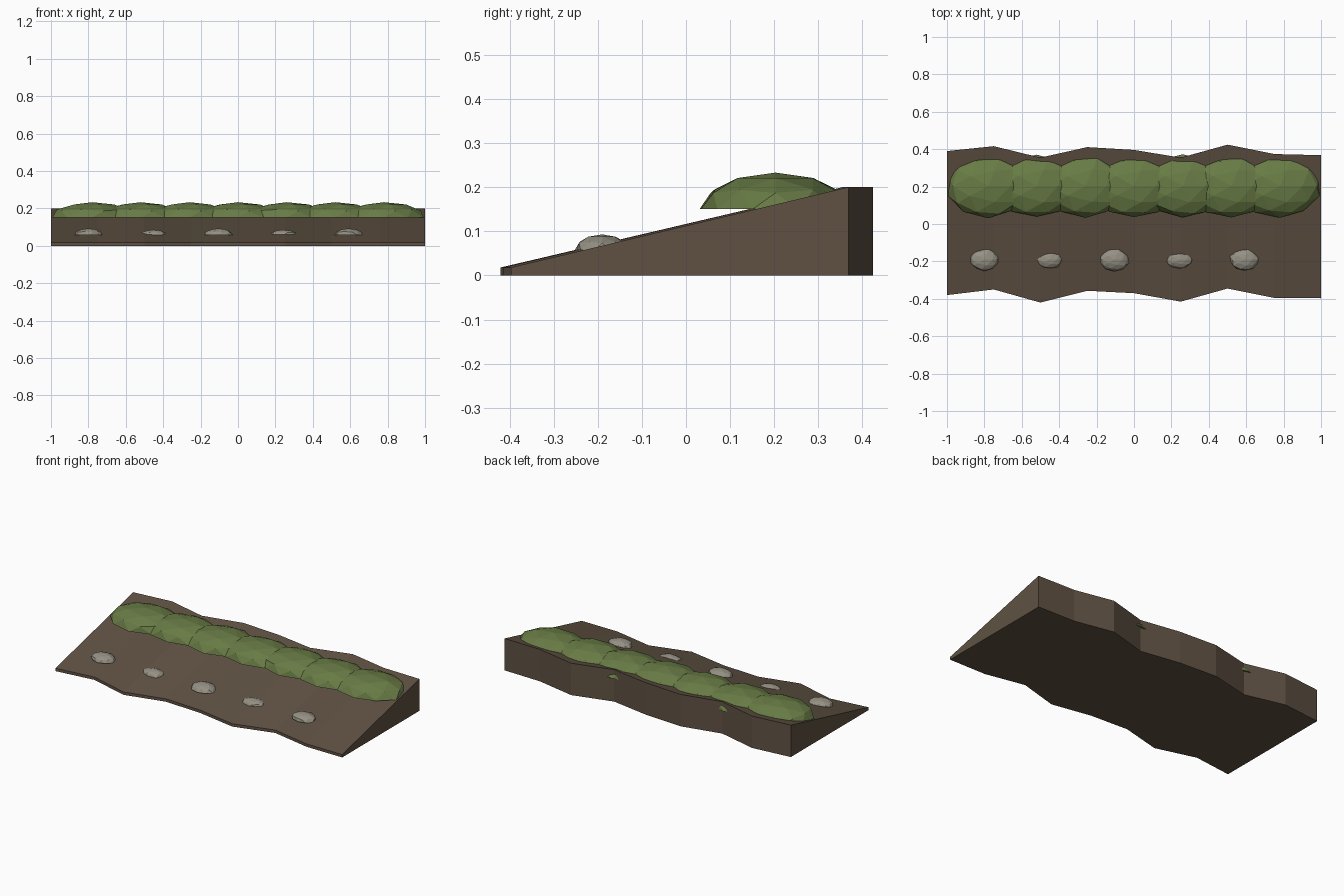
import bpy, bmesh, random
from mathutils import Vector

if "Cube" in bpy.data.objects:
    bpy.data.objects.remove(bpy.data.objects["Cube"])

random.seed(4)


def material(name, rgb):
    m = bpy.data.materials.new(name)
    m.diffuse_color = (*rgb, 1)
    m.use_nodes = True
    m.node_tree.nodes["Principled BSDF"].inputs["Base Color"].default_value = m.diffuse_color
    return m


SOIL = material("soil", (0.115, 0.083, 0.056))
GRASS = material("grass", (0.14, 0.2, 0.06))
STONE = material("stone", (0.3, 0.28, 0.23))


def finish(bm, name, mat):
    bmesh.ops.recalc_face_normals(bm, faces=bm.faces)
    me = bpy.data.meshes.new(name)
    bm.to_mesh(me)
    bm.free()
    me.materials.append(mat)
    ob = bpy.data.objects.new(name, me)
    bpy.context.collection.objects.link(ob)
    return ob


def dome(name, center, size, mat, jitter):
    """Faceted half-ellipsoid with a flat base."""
    bm = bmesh.new()
    bmesh.ops.create_icosphere(bm, subdivisions=2, radius=1)
    for v in bm.verts:
        k = 1 + random.uniform(-jitter, jitter)
        z = max(v.co.z, 0)
        v.co = Vector((v.co.x * k * size[0], v.co.y * k * size[1], z * size[2])) + Vector(center)
    # merge the flattened underside into one clean base
    base = [f for f in bm.faces if all(abs(v.co.z - center[2]) < 1e-5 for v in f.verts)]
    bmesh.ops.delete(bm, geom=base, context='FACES')
    bmesh.ops.holes_fill(bm, edges=[e for e in bm.edges if e.is_boundary], sides=0)
    return finish(bm, name, mat)


# Sloping earth bank: wedge section swept along x with wavy front and back
front = [-0.38, -0.35, -0.42, -0.357, -0.37, -0.415, -0.345, -0.395, -0.397]
back = [0.39, 0.416, 0.355, 0.411, 0.396, 0.355, 0.424, 0.374, 0.368]
bm = bmesh.new()
rings = []
for i, (f, b) in enumerate(zip(front, back)):
    x = -1 + 0.25 * i
    rings.append([bm.verts.new((x, y, z)) for y, z in
                  ((f, 0), (b, 0), (b, 0.2), (f, 0.018))])
for a, b in zip(rings, rings[1:]):
    for j in range(4):
        k = (j + 1) % 4
        bm.faces.new((a[j], a[k], b[k], b[j]))
bm.faces.new(rings[0])
bm.faces.new(rings[-1])
finish(bm, "earth_bank", SOIL)

# Row of overlapping grass clumps along the upper edge
for i in range(7):
    dome(f"grass_clump_{i + 1}", (-0.78 + 0.26 * i, 0.203, 0.15),
         (0.222, 0.168, 0.083), GRASS, 0.035)

# Stones on the lower slope, alternating large and small
for i in range(5):
    size = (0.078, 0.06, 0.036) if i % 2 == 0 else (0.072, 0.048, 0.029)
    dome(f"stone_{i + 1}", (-0.8 + 0.3475 * i, -0.19, 0.057), size, STONE, 0.06)
